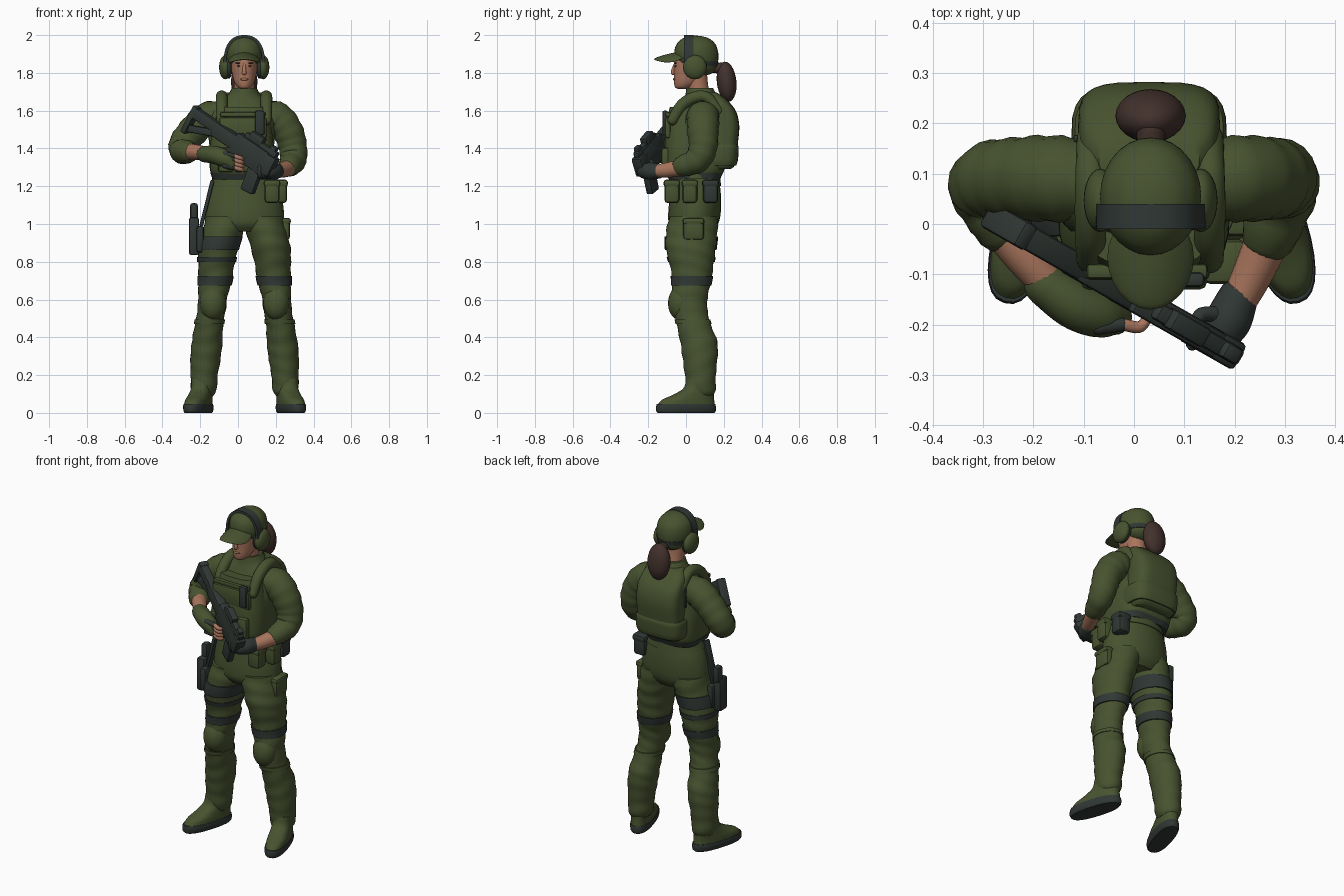
import bpy, bmesh
from math import sin, cos, pi, radians
from mathutils import Vector, Matrix

# All part dimensions below are in hundredths of a unit
UNIT = 0.01
MID = 3.5

if "Cube" in bpy.data.objects:
    bpy.data.objects.remove(bpy.data.objects["Cube"])


def material(name, rgb):
    mat = bpy.data.materials.new(name)
    mat.use_nodes = True
    mat.diffuse_color = (*rgb, 1)
    mat.node_tree.nodes["Principled BSDF"].inputs["Base Color"].default_value = (*rgb, 1)
    return mat


GREEN = material("olive cloth", (.064, .086, .029))
DARK = material("dark gear", (.03, .039, .034))
SKIN = material("skin", (.4, .18, .11))
HAIR = material("brown hair", (.055, .031, .025))


def finish(name, colour, bm, angle=40):
    bmesh.ops.recalc_face_normals(bm, faces=bm.faces)
    bmesh.ops.scale(bm, vec=(UNIT,) * 3, verts=bm.verts)
    mesh = bpy.data.meshes.new(name)
    bm.to_mesh(mesh)
    bm.free()
    mesh.materials.append(colour)
    mesh.polygons.foreach_set("use_smooth", [True] * len(mesh.polygons))
    mesh.set_sharp_from_angle(angle=radians(angle))
    obj = bpy.data.objects.new(name, mesh)
    bpy.context.collection.objects.link(obj)
    return obj


def smooth_path(keys, steps=5):
    # Catmull-Rom interpolation through tuples of any length
    out = []
    for i in range(len(keys) - 1):
        a, b, c, d = (keys[max(0, min(len(keys) - 1, i + k))] for k in (-1, 0, 1, 2))
        for s in range(steps):
            t = s / steps
            out.append(tuple(q + t / 2 * (r - p + t * (2 * p - 5 * q + 4 * r - e + t * (3 * (q - r) + e - p)))
                             for p, q, r, e in zip(a, b, c, d)))
    return out + [tuple(keys[-1])]


def bridge(name, colour, rings, angle=40):
    bm = bmesh.new()
    loops = [[bm.verts.new(p) for p in ring] for ring in rings]
    n = len(loops[0])
    for low, high in zip(loops, loops[1:]):
        for i in range(n):
            j = (i + 1) % n
            bm.faces.new((low[i], low[j], high[j], high[i]))
    bm.faces.new(loops[0])
    bm.faces.new(loops[-1])
    return finish(name, colour, bm, angle)


def loft(name, colour, keys, power=2, folds=0, steps=5, n=28):
    # Stack of horizontal superellipses: z, x, y, half width, half depth
    def curve(v):
        return abs(v) ** (2 / power) * (1 if v > 0 else -1)
    rings = []
    for z, x, y, rx, ry in smooth_path(keys, steps):
        ring = []
        for i in range(n):
            a = 2 * pi * i / n
            k = 1 + folds * sin(z * .75 + 3 * cos(a + z / 20))
            ring.append((x + rx * k * curve(cos(a)), y + ry * k * curve(sin(a)), z))
        rings.append(ring)
    return bridge(name, colour, rings)


def limb(name, colour, keys, folds=0, n=18):
    # Round-ended tube through points: x, y, z, radius
    path = smooth_path(keys)
    pts = [Vector(p[:3]) for p in path]
    rad = [p[3] * (1 + folds * sin(i * 1.9)) for i, p in enumerate(path)]
    for end, nxt in ((0, 1), (-1, -2)):
        out, p, r = (pts[end] - pts[nxt]).normalized(), pts[end], rad[end]
        caps = [(p + out * r * sin(a), r * cos(a)) for a in (.4, .8, 1.2)]
        if end == 0:
            pts, rad = [c[0] for c in caps[::-1]] + pts, [c[1] for c in caps[::-1]] + rad
        else:
            pts, rad = pts + [c[0] for c in caps], rad + [c[1] for c in caps]
    rings, side = [], None
    for i, p in enumerate(pts):
        d = (pts[min(i + 1, len(pts) - 1)] - pts[max(i - 1, 0)]).normalized()
        side = side or d.orthogonal()
        side = (side - d * side.dot(d)).normalized()
        up = d.cross(side)
        rings.append([p + rad[i] * (side * cos(2 * pi * k / n) + up * sin(2 * pi * k / n)) for k in range(n)])
    return bridge(name, colour, rings, 60)


def ball(name, colour, centre, size, tilt=0, bend=0):
    bm = bmesh.new()
    bmesh.ops.create_uvsphere(bm, u_segments=24, v_segments=14, radius=1)
    bmesh.ops.scale(bm, vec=size, verts=bm.verts)
    for v in bm.verts:
        v.co.z -= bend * v.co.x ** 2
    bmesh.ops.transform(bm, matrix=Matrix.Translation(centre) @ Matrix.Rotation(radians(tilt), 4, "X"), verts=bm.verts)
    return finish(name, colour, bm, 80)


def box(name, colour, centre, size, bevel=1.0, frame=Matrix(), turn=0):
    bm = bmesh.new()
    bmesh.ops.create_cube(bm, size=1)
    bmesh.ops.scale(bm, vec=size, verts=bm.verts)
    bmesh.ops.bevel(bm, geom=bm.edges[:], offset=bevel, segments=2, profile=.5, affect="EDGES")
    local = Matrix.Translation(centre) @ Matrix.Rotation(radians(turn), 4, "Y")
    bmesh.ops.transform(bm, matrix=frame @ local, verts=bm.verts)
    return finish(name, colour, bm)


# Legs: z, offset from the middle, y, half width, half depth
LEG = [(104, 9.5, 4, 11, 13), (95, 11.8, 3, 10.8, 13.6), (87, 13.9, 2.5, 10.5, 13.2), (78, 15, 3, 9.5, 11.5),
       (70, 15.6, 3, 8.8, 10.4), (62, 16.8, 2, 7.8, 9.6), (55, 17.4, 2.5, 7.5, 8.8), (47, 18.8, 4, 7.5, 9),
       (38, 19.8, 6.7, 8.1, 9.8), (30, 20.6, 7.4, 8.1, 9.3), (20, 21.4, 7.6, 7.2, 8.2), (12, 21.6, 8, 6.7, 7.6), (9, 21.6, 8, 5, 6)]


def on_side(keys, side, grow=0):
    return [(z, MID + side * off, y, rx + grow, ry + grow) for z, off, y, rx, ry in keys]


def leg_band(name, colour, side, low, high, grow=.6):
    keys = [k for k in smooth_path(LEG, 10) if low <= k[0] <= high]
    loft(name, colour, on_side(keys, side, grow), steps=1)


for side, label in ((-1, "right"), (1, "left")):
    loft(label + "_trouser_leg", GREEN, on_side(LEG, side), folds=.022)
    leg_band(label + "_knee_strap_upper", DARK, side, 67, 73)
    leg_band(label + "_knee_strap_lower", GREEN, side, 46.5, 50)
    ball(label + "_knee_pad", GREEN, (MID + side * 16.8, -2.5, 58.5), (7, 7, 9.5), tilt=-5)
    # Boots, turned outward
    sole = [(0, 0, 0, 5.3, 15.6), (1, 0, 0, 5.9, 16.3), (3, 0, 0, 6.2, 16.4), (4.6, 0, 0, 6, 16)]
    upper = [(4.6, 0, .2, 5.8, 15.5), (7, 0, 1.2, 5.7, 14.2), (9.5, 0, 4, 5.5, 11.2), (13, 0, 7, 5.4, 8.2), (18, 0, 7.5, 5.5, 7)]
    for part, colour, keys in (("sole", DARK, sole), ("boot", GREEN, upper)):
        obj = loft(label + "_" + part, colour, keys, power=2.4)
        obj.location = ((MID + side * 24.5) * UNIT, 0, 0)
        obj.rotation_euler.z = radians(side * 17)

# Hips, belt and belt gear
loft("hips", GREEN, [(96, MID, 4, 14, 10), (100, MID, 4, 20, 13), (106, MID, 4.5, 20.8, 13.9), (115, MID, 5, 19.5, 13.5), (124, MID, 5, 16.5, 12.5)])
loft("belt", GREEN, [(120, MID, 5, 18.4, 13.6), (124, MID, 5, 17.2, 13.2)], steps=1)
for i, (x, y, colour) in enumerate(((18, -7.5, GREEN), (22, 2, GREEN), (20.5, 13, DARK))):
    box(f"belt_pouch_{i}", colour, (x, y, 117), (8, 8, 12), 2)
    box(f"belt_pouch_flap_{i}", colour, (x, y, 121.5), (8.8, 8.8, 4), 1.5)
box("cargo_pocket", GREEN, (25, 4, 97), (5, 11, 11), 1.8)
box("cargo_flap", GREEN, (25.3, 4, 101.5), (5.4, 11.6, 3.4), 1.4)

# Thigh holster and sidearm
leg_band("holster_strap_upper", DARK, -1, 86, 93.5)
leg_band("holster_strap_lower", DARK, -1, 79.5, 83)
box("holster_plate", DARK, (-20, 0, 92), (4, 12, 14), 1.4)
box("holster", DARK, (-23.3, 0, 93.5), (5.4, 7.5, 20), 1.4)
box("sidearm_grip", DARK, (-23.3, 2.5, 106), (4, 5, 10), 1.2)
box("holster_hanger", DARK, (-16.5, 0, 111), (2, 5, 25), .6, turn=14)

# Torso and vest
loft("shirt", GREEN, [(118, MID, 5, 16.5, 12), (128, 2.5, 5, 16, 12), (140, 2, 5, 17, 13), (150, 2, 6, 18, 13), (158, 2, 7, 18.5, 11.5),
                      (164, 2.5, 8, 14.5, 9.8), (168, 3.2, 8, 9, 8.4), (172, 3.3, 7.2, 6.6, 7)])
loft("vest", GREEN, [(126, 2, 4.5, 16, 14.5), (130, 2, 4.5, 17, 16), (141, 2, 4.5, 17, 16), (150, 2.3, 4.5, 15.8, 15.2),
                     (158, 2.8, 4.5, 14.2, 14), (162, 3, 4.5, 13, 13)], power=3.2)
loft("vest_hem", DARK, [(123.5, 2.3, 4.5, 15.8, 13.5), (127, 2, 4.5, 16.6, 15)], power=3.2, steps=1)
box("chest_panel", GREEN, (2.6, -9.6, 151), (25, 3, 11), 1.2)
box("chest_band", GREEN, (2.6, -9.4, 158), (24, 3, 2.6), .8)
for i in range(3):
    box(f"magazine_pouch_{i}", GREEN, (-6.5 + 8.5 * i, -11, 134), (8, 4, 13), 1.4)
box("chest_radio", DARK, (11.5, -11, 153.5), (5, 3, 13), 1)
for side, label in ((-1, "right"), (1, "left")):
    x = 3.2 + side * 11.8
    limb(label + "_shoulder_strap", GREEN, [(x, -7, 155, 2.8), (x, -2.5, 162.5, 3.1), (x, 4, 166.8, 3.2), (x, 11, 167, 3), (x, 17, 160, 2.8)])

# Backpack
loft("backpack", GREEN, [(129, 3, 17, 12, 6.5), (132, 3, 18, 13.6, 8.3), (142, 3, 18.7, 14, 8.7), (152, 3, 19.3, 14.1, 8.9),
                         (160, 3, 18, 14, 8.3), (166, 3, 15, 13, 6.4), (169.5, 3, 13, 10, 3.5)], power=3.6)
loft("backpack_lower_band", GREEN, [(131, 3, 16, 14.6, 10.6), (134, 3, 16, 15.4, 11.5), (140, 3, 16.2, 15.4, 11.7), (142, 3, 16.2, 14.8, 11.2)], power=3.6)
box("backpack_side_tab", DARK, (-11.5, 17, 155), (1, 1.4, 12), .4)

# Arms: sleeve, bare forearm and glove
limb("right_sleeve", GREEN, [(-9, 8.5, 157, 8), (-16, 9, 156, 8.6), (-23, 9, 150, 8.2), (-28.5, 8.5, 143, 7.8),
                             (-29, 6, 139, 7.3), (-26.5, 0, 138, 5.8)], folds=.03)
limb("right_forearm", SKIN, [(-27, 1, 138, 4.6), (-22, -6, 138, 4.1), (-16, -13, 137, 3.5)])
limb("right_glove", GREEN, [(-17.5, -12, 137, 4.4), (-12, -16, 136.5, 4.8), (-7, -18, 134.5, 4.6), (-4, -18.5, 132, 3.6)])
limb("left_sleeve", GREEN, [(15, 8.5, 157, 8), (21, 9, 156, 8.6), (26.5, 9, 149, 8.2), (29, 9, 141, 7.6),
                            (29.3, 6, 134, 7), (27, -2, 130.5, 5.6)], folds=.03)
limb("left_forearm", SKIN, [(27.5, -1, 130, 4.6), (23.5, -10, 128.5, 4), (20.5, -16, 128, 3.4)])
limb("left_glove", DARK, [(20.5, -15, 128, 4.1), (18.8, -19, 128, 4.6), (17, -22, 128, 4)])
for i in range(4):
    limb(f"left_finger_{i}", DARK, [(18 - 1.8 * i, -20, 125, 1.4), (17 - 1.8 * i, -23, 126, 1.4), (17 - 1.8 * i, -24, 130, 1.2)], n=10)
    limb(f"right_knuckle_{i}", DARK, [(-7, -20.5, 137 - 2 * i, 1.6), (-2.5, -20, 136 - 2 * i, 1.4)], n=10)
    limb(f"right_fingertip_{i}", SKIN, [(-2, -20, 136 - 2 * i, 1.2), (1, -20.5, 135 - 2 * i, 1.2), (2.5, -19, 134.5 - 2 * i, 1)], n=10)
limb("left_thumb", DARK, [(17, -18, 130, 1.6), (13.5, -18, 132, 1.5), (12, -20, 134, 1.2)], n=10)

# Rifle, laid out along its own axis: s along, w across, h up
butt, muzzle = Vector((-24, -1, 157)), Vector((20, -26, 127))
along = (muzzle - butt).normalized()
across = Vector((0, 0, 1)).cross(along).normalized()
RIFLE = Matrix.Translation(butt) @ Matrix((along, across, along.cross(across))).transposed().to_4x4()
for name, s, h, length, width, height, turn in (
        ("butt_pad", 0, -2, 3.4, 5.5, 16, 0), ("stock_top", 9, 2.5, 18, 5, 6, 0), ("stock_brace", 8, -4, 16, 3.6, 4, -22),
        ("receiver_rear", 24, 1.5, 18, 5.4, 8, 0), ("receiver", 40, 1, 22, 5.6, 13, 0), ("handguard", 52, 1.5, 9, 5.8, 11, 0),
        ("sight_rail", 44, 8, 22, 3.6, 4, 0), ("sight", 40, 10, 9, 4.2, 5, 0), ("front_sight", 51.5, 10, 4, 3.4, 4, 0),
        ("pistol_grip", 29, -6, 5, 4, 11, 18), ("magazine", 48, -10, 8, 4, 15, -8)):
    box("rifle_" + name, DARK, (s, 0, h), (length, width, height), .9, RIFLE, turn)

# Head
X = 3.3
limb("neck", SKIN, [(X, 8, 165, 5.6), (X, 6.5, 172, 5.4), (X, 5.5, 180, 5.6)])
loft("head", SKIN, [(171.6, X, -2.2, 2, 2.4), (172.5, X, -1.2, 3.6, 4.6), (175, X, .5, 5.2, 6.9), (179, X, 2.5, 6.4, 8.9),
                    (184, X, 4, 7.2, 10.5), (190, X, 5, 8, 11)])
limb("nose", SKIN, [(X, -5.9, 184.5, .7), (X, -6.8, 181.5, 1), (X, -6.8, 180, 1.2)], n=12)
ball("lips", SKIN, (X, -5.9, 176.6), (2.2, 1, .7))
ball("ponytail", HAIR, (X, 21.5, 175.3), (7, 5.2, 10.7), tilt=6)
limb("hair_tie", HAIR, [(X, 13, 182.5, 2.4), (X, 19, 182.5, 3)])
for side, label in ((-1, "right"), (1, "left")):
    ball(label + "_eyebrow", HAIR, (X + side * 3, -5.5, 185.2), (1.8, .5, .4))
    ball(label + "_eye", HAIR, (X + side * 2.9, -5.5, 183.6), (1, .5, .4))
    ball(label + "_ear_cup", GREEN, (X + side * 10, 4.7, 183), (3.3, 6.3, 6.4))
    ball(label + "_ear_cushion", DARK, (X + side * 8.2, 4.7, 183), (2, 6, 6.1))

# Cap, brim and headband
loft("cap", GREEN, [(184.5, X, 6.5, 8.8, 10), (187, X, 5.8, 9.8, 11.3), (191, X, 5.4, 10, 11.6), (195, X, 5.3, 8.9, 10.4),
                    (198, X, 5.2, 6.1, 7.4), (199.3, X, 5, 3.2, 4), (199.7, X, 5, .8, 1)])
ball("cap_back", GREEN, (X, 9.2, 184), (7.8, 7.2, 5.4))
loft("cap_back_strap", DARK, [(183.5, X, 8.6, 8.2, 8.2), (186, X, 7.4, 9.3, 9.8)], steps=1)
ball("cap_brim", GREEN, (X, -7.3, 189.2), (8.6, 9.9, 1.3), tilt=12, bend=.045)
band = []
for i in range(33):
    a = pi * i / 32
    lift, spread = sin(a) ** .85, abs(cos(a)) ** .85 * (1 if a < pi / 2 else -1)
    band.append([(X + r * spread, y, 185.5 + (r + 3.6) * lift)
                 for r, y in ((10.9, -1), (10.9, 4), (9.4, 4), (9.4, -1))])
bridge("headset_band", DARK, band)
